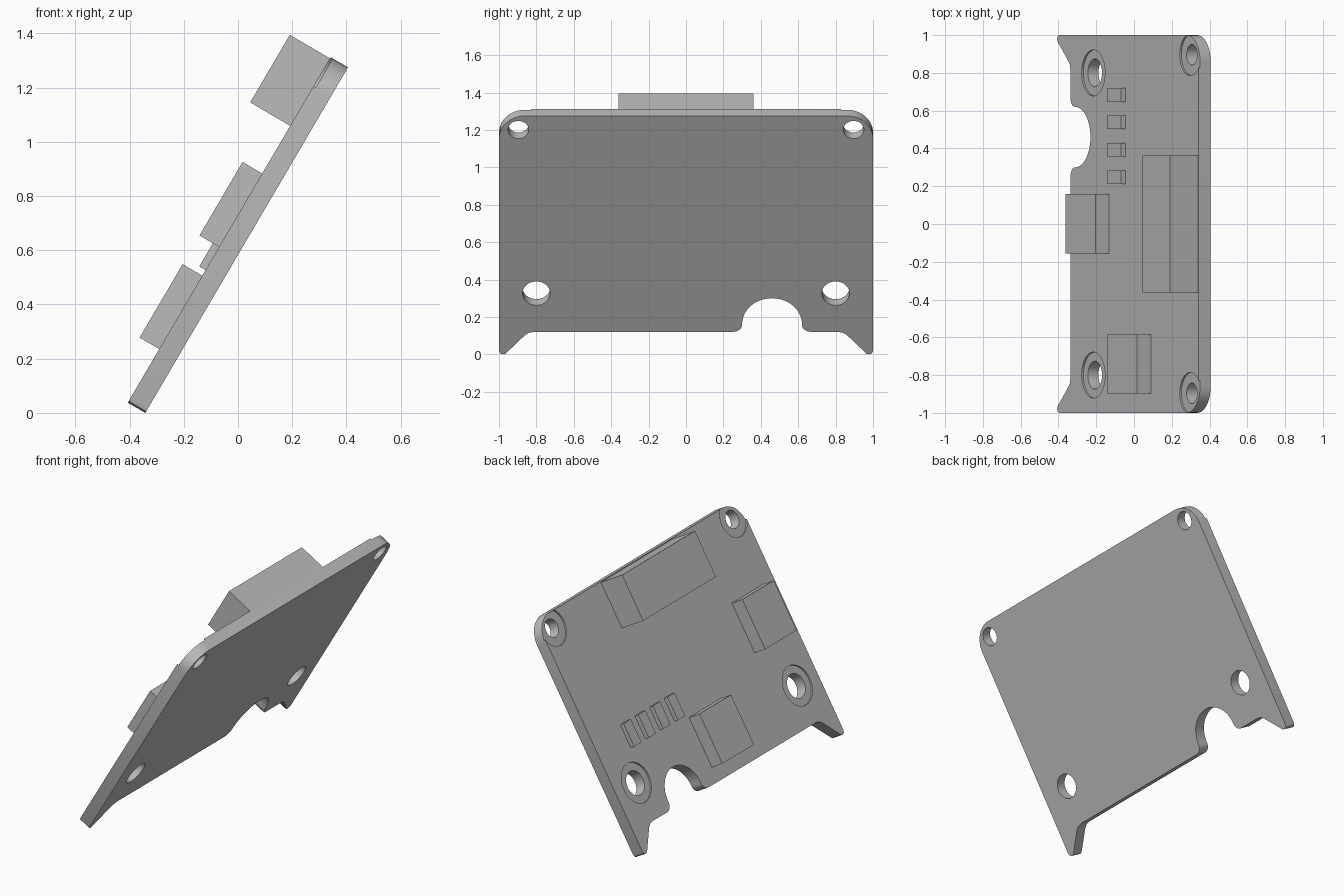
import bpy, bmesh, math
from mathutils import Matrix, Vector

cube = bpy.data.objects.get("Cube")
if cube:
    bpy.data.objects.remove(cube, do_unlink=True)

# Single plain grey material
grey = bpy.data.materials.new("plain_grey")
grey.use_nodes = True
COLOR = (0.5, 0.5, 0.5, 1)
grey.diffuse_color = COLOR
grey.node_tree.nodes["Principled BSDF"].inputs["Base Color"].default_value = COLOR

# Board frame: local x runs up the slope, y across, z out of the component side
TILT = Matrix.Translation((-0.342, 0, 0)) @ Matrix.Rotation(math.radians(-59.6), 4, "Y")
THICK = 0.075
LENGTH = 1.478
EDGE = 0.14          # lower edge of the board between the legs


def finish(name, bm):
    bmesh.ops.recalc_face_normals(bm, faces=bm.faces)
    mesh = bpy.data.meshes.new(name)
    bm.to_mesh(mesh)
    bm.free()
    mesh.materials.append(grey)
    obj = bpy.data.objects.new(name, mesh)
    bpy.context.collection.objects.link(obj)
    obj.matrix_world = TILT
    return obj


def block(name, x0, x1, y0, y1, height):
    bm = bmesh.new()
    size = Vector((x1 - x0, y1 - y0, height))
    mid = Vector((x0 + x1, y0 + y1, 2 * THICK + height)) / 2
    bmesh.ops.create_cube(bm, size=1, matrix=Matrix.LocRotScale(mid, None, size))
    return finish(name, bm)


def arc(x, y, r, start, end, steps):
    angles = [math.radians(start + (end - start) * i / steps) for i in range(steps + 1)]
    return [(x + r * math.cos(a), y + r * math.sin(a)) for a in angles]


def drill(board, x, y, r, z0, z1):
    bm = bmesh.new()
    bmesh.ops.create_cone(bm, cap_ends=True, segments=40, radius1=r, radius2=r, depth=z1 - z0,
                          matrix=Matrix.Translation((x, y, (z0 + z1) / 2)))
    cutter = finish("hole_cutter", bm)
    cutter.hide_render = True
    mod = board.modifiers.new("hole", "BOOLEAN")
    mod.operation = "DIFFERENCE"
    mod.solver = "EXACT"
    mod.object = cutter
    bpy.context.view_layer.objects.active = board
    bpy.ops.object.modifier_apply(modifier=mod.name)
    bpy.data.objects.remove(cutter, do_unlink=True)


# Board outline: pointed legs, round cable notch, rounded upper corners
leg = [(0.02, -1), (0.006, -0.994), (0, -0.98), (0.004, -0.965),
       (0.118, -0.862), (0.134, -0.84), (EDGE, -0.81)]
outline = leg[:]
outline += arc(EDGE + 0.045, 0.255, 0.045, 180, 90, 6)
outline += arc(0.188, 0.46, 0.16, -90, 90, 24)
outline += arc(EDGE + 0.045, 0.665, 0.045, -90, -180, 6)
outline += [(x, -y) for x, y in reversed(leg)]
outline += arc(LENGTH - 0.14, 0.86, 0.14, 90, 0, 10)
outline += arc(LENGTH - 0.14, -0.86, 0.14, 0, -90, 10)

bm = bmesh.new()
face = bm.faces.new([bm.verts.new((x, y, 0)) for x, y in outline])
ext = bmesh.ops.extrude_face_region(bm, geom=[face], use_keep_orig=True)
top = [v for v in ext["geom"] if isinstance(v, bmesh.types.BMVert)]
bmesh.ops.translate(bm, verts=top, vec=(0, 0, THICK))
board = finish("board", bm)

# Mounting holes, each in a shallow round recess on the component side
for x, y, hole, recess in ((1.392, 0.896, 0.055, 0.11), (0.378, 0.8, 0.074, 0.122)):
    for side in (-1, 1):
        drill(board, x, side * y, recess, THICK - 0.01, THICK + 0.05)
        drill(board, x, side * y, hole, -0.05, THICK + 0.05)

bpy.ops.object.select_all(action="DESELECT")
board.select_set(True)
bpy.context.view_layer.objects.active = board
bpy.ops.object.shade_smooth_by_angle(angle=math.radians(30))

# Connector blocks
block("upper_connector", 1.184, 1.473, -0.362, 0.362, 0.171)
block("lower_connector", 0.229, 0.543, -0.156, 0.158, 0.084)
block("side_connector", 0.666, 0.98, -0.897, -0.584, 0.084)

# Row of small components
for i in range(4):
    y = 0.248 + 0.145 * i
    block(f"small_component_{i + 1}", 0.567, 0.713, y - 0.036, y + 0.036, 0.027)
